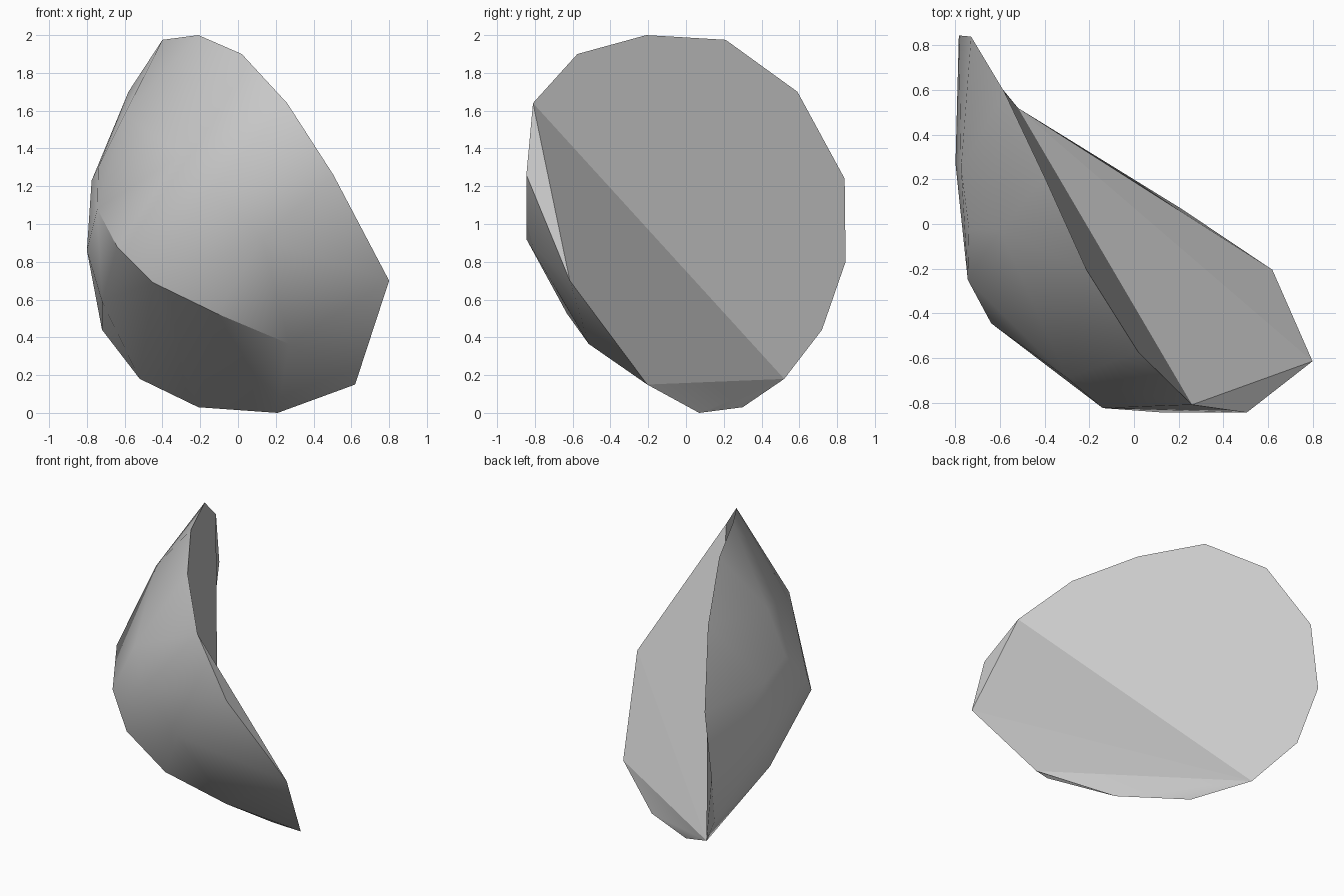
import bpy, bmesh
from mathutils import Vector
from mathutils.geometry import delaunay_2d_cdt

if "Cube" in bpy.data.objects:
    bpy.data.objects.remove(bpy.data.objects["Cube"])

# Rim of the shard, counted from the top round the back
RIM = [(-.21, -.21, 2.0), (-.40, .21, 1.975), (-.58, .59, 1.70), (-.73, .84, 1.24),
       (-.785, .845, .80), (-.72, .72, .44), (-.52, .52, .18), (-.21, .30, .03),
       (.21, .07, 0), (.62, -.205, .15), (.80, -.615, .70), (.505, -.845, 1.26),
       (.26, -.81, 1.64), (.02, -.575, 1.90)]
# Facet corners of the bulging outer side
DOME = [(-.60, -.03, 1.58), (-.74, -.02, 1.30), (-.775, .25, 1.23), (-.745, -.25, 1.08),
        (-.64, -.445, .88), (-.45, -.565, .69), (-.11, -.63, .525), (.27, -.515, .365),
        (.13, -.845, .92), (-.14, -.825, 1.17), (-.30, -.69, 1.365), (-.72, .12, .59),
        (-.80, .27, .86)]
# Inner side: broad flat break, then the bent facets below it (rim indices)
INNER = [(12, 13, 0, 1, 2, 3, 4, 5, 6), (12, 6, 10), (10, 11, 12),
         (6, 9, 10), (6, 8, 9), (6, 7, 8)]

points = [Vector(p) for p in RIM + DOME]
n = len(RIM)

# Flatten the outer side stereographically so it can be triangulated inside the rim
centre = Vector((.3, .2, .95))
axis = Vector((-.75, -.62, -.05)).normalized()
e1 = axis.cross(Vector((0, 0, 1))).normalized()
e2 = axis.cross(e1)


def flatten(p):
    d = (p - centre).normalized()
    return Vector((d.dot(e1), d.dot(e2))) / (1.05 + d.dot(axis))


flat = [flatten(p) for p in points]
loop = [(i, (i + 1) % n) for i in range(n)]
_, _, tris, orig, _, _ = delaunay_2d_cdt(flat, loop, [], 1, 1e-6)

bm = bmesh.new()
verts = [bm.verts.new(p) for p in points]
for tri in tris:
    ids = [orig[i][0] for i in tri if orig[i]]
    if len(set(ids)) == 3:
        bm.faces.new([verts[i] for i in ids])
bm.normal_update()
if sum(f.normal.dot(axis) * f.calc_area() for f in bm.faces) < 0:
    bmesh.ops.reverse_faces(bm, faces=bm.faces)
    bm.normal_update()

# Turn hollow edges until the outer side bulges everywhere
for _ in range(20):
    turned = False
    for a, b in [tuple(e.verts) for e in bm.edges]:
        e = bm.edges.get((a, b))
        if not e or len(e.link_faces) != 2 or e.calc_face_angle_signed() > -.005:
            continue
        new = bmesh.utils.edge_rotate(e, True)
        if not new:
            continue
        bm.normal_update()
        if new.calc_face_angle_signed() < 0 or new.calc_face_angle() > 2:
            bmesh.utils.edge_rotate(new, False)
            bm.normal_update()
        else:
            turned = True
    if not turned:
        break

inner = [bm.faces.new([verts[i] for i in ids]) for ids in INNER]
bmesh.ops.recalc_face_normals(bm, faces=bm.faces)
# Crisp creases between the inner facets
inner_edges = {e for f in inner[:4] for e in f.edges}
bm.edges.index_update()
crisp = [e.index for e in inner_edges]

mesh = bpy.data.meshes.new("rock_shard")
bm.to_mesh(mesh)
bm.free()
shard = bpy.data.objects.new("rock_shard", mesh)
bpy.context.collection.objects.link(shard)

stone = bpy.data.materials.new("stone_grey")
stone.diffuse_color = (.6, .6, .6, 1)
stone.use_nodes = True
stone.node_tree.nodes["Principled BSDF"].inputs["Base Color"].default_value = stone.diffuse_color
mesh.materials.append(stone)

bpy.context.view_layer.objects.active = shard
shard.select_set(True)
bpy.ops.object.shade_smooth_by_angle(angle=.45)
for i in crisp:
    mesh.edges[i].use_edge_sharp = True
